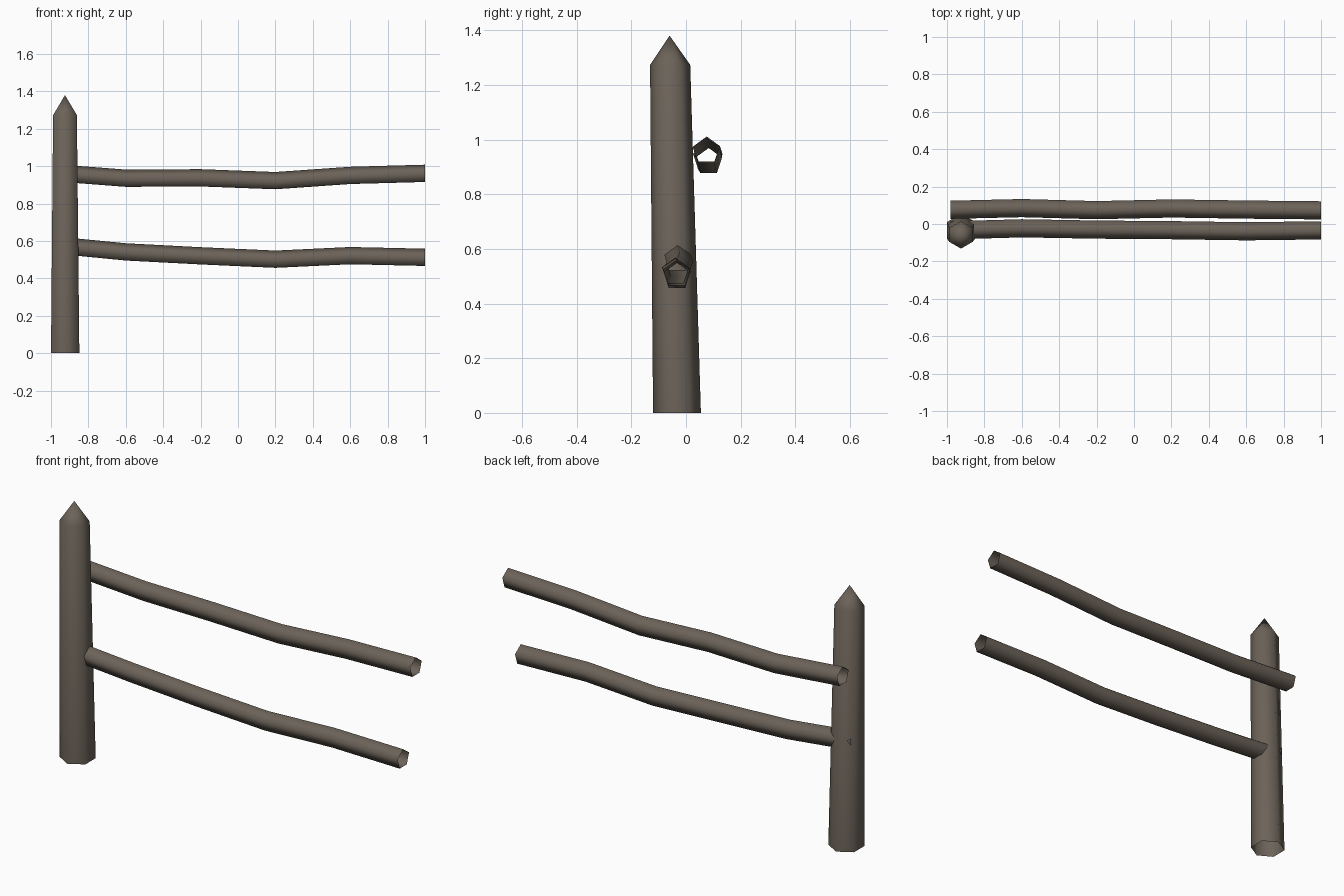
import bpy, bmesh, math

if "Cube" in bpy.data.objects:
    bpy.data.objects.remove(bpy.data.objects["Cube"])

wood = bpy.data.materials.new("weathered_wood")
wood.diffuse_color = (0.15, 0.125, 0.1, 1)
wood.use_nodes = True
wood.node_tree.nodes["Principled BSDF"].inputs["Base Color"].default_value = wood.diffuse_color


def loft(name, rings, tip=None):
    """Open tube through rings of points, optionally closed to a tip."""
    bm = bmesh.new()
    loops = [[bm.verts.new(p) for p in ring] for ring in rings]
    n = len(loops[0])
    for a, b in zip(loops, loops[1:]):
        for i in range(n):
            j = (i + 1) % n
            bm.faces.new((a[i], a[j], b[j], b[i]))
    if tip:
        t = bm.verts.new(tip)
        for i in range(n):
            bm.faces.new((loops[-1][i], loops[-1][(i + 1) % n], t))
    for f in bm.faces:
        f.smooth = True
    me = bpy.data.meshes.new(name)
    bm.to_mesh(me)
    bm.free()
    me.materials.append(wood)
    ob = bpy.data.objects.new(name, me)
    bpy.context.collection.objects.link(ob)
    return ob


def post_ring(x, y, z, r):
    # hexagon with corners towards front and back
    return [(x + r * math.cos(a), y + r * math.sin(a), z)
            for a in (math.pi / 6 + k * math.pi / 3 for k in range(6))]


def rail_ring(x, y, z, r=0.051):
    # upright pentagon across the rail
    return [(x, y + r * math.cos(a), z + r * math.sin(a))
            for a in (math.pi / 2 + k * math.tau / 5 for k in range(5))]


# Pointed post, slightly tapered and leaning to the front, open underneath
loft("post",
     [post_ring(-0.924, -0.033, 0, 0.0875), post_ring(-0.925, -0.058, 1.273, 0.0735)],
     tip=(-0.925, -0.06, 1.38))

# Crooked rails: the upper one behind the post, the lower one set into it
stations = (-0.98, -0.6, -0.2, 0.2, 0.6, 1.0)
rails = {
    "upper_rail": ((0.076, 0.96), (0.085, 0.931), (0.074, 0.933),
                   (0.083, 0.918), (0.077, 0.946), (0.073, 0.957)),
    "lower_rail": ((-0.034, 0.574), (-0.023, 0.537), (-0.03, 0.516),
                   (-0.033, 0.498), (-0.039, 0.517), (-0.034, 0.508)),
}
for name, path in rails.items():
    loft(name, [rail_ring(x, y, z) for x, (y, z) in zip(stations, path)])
